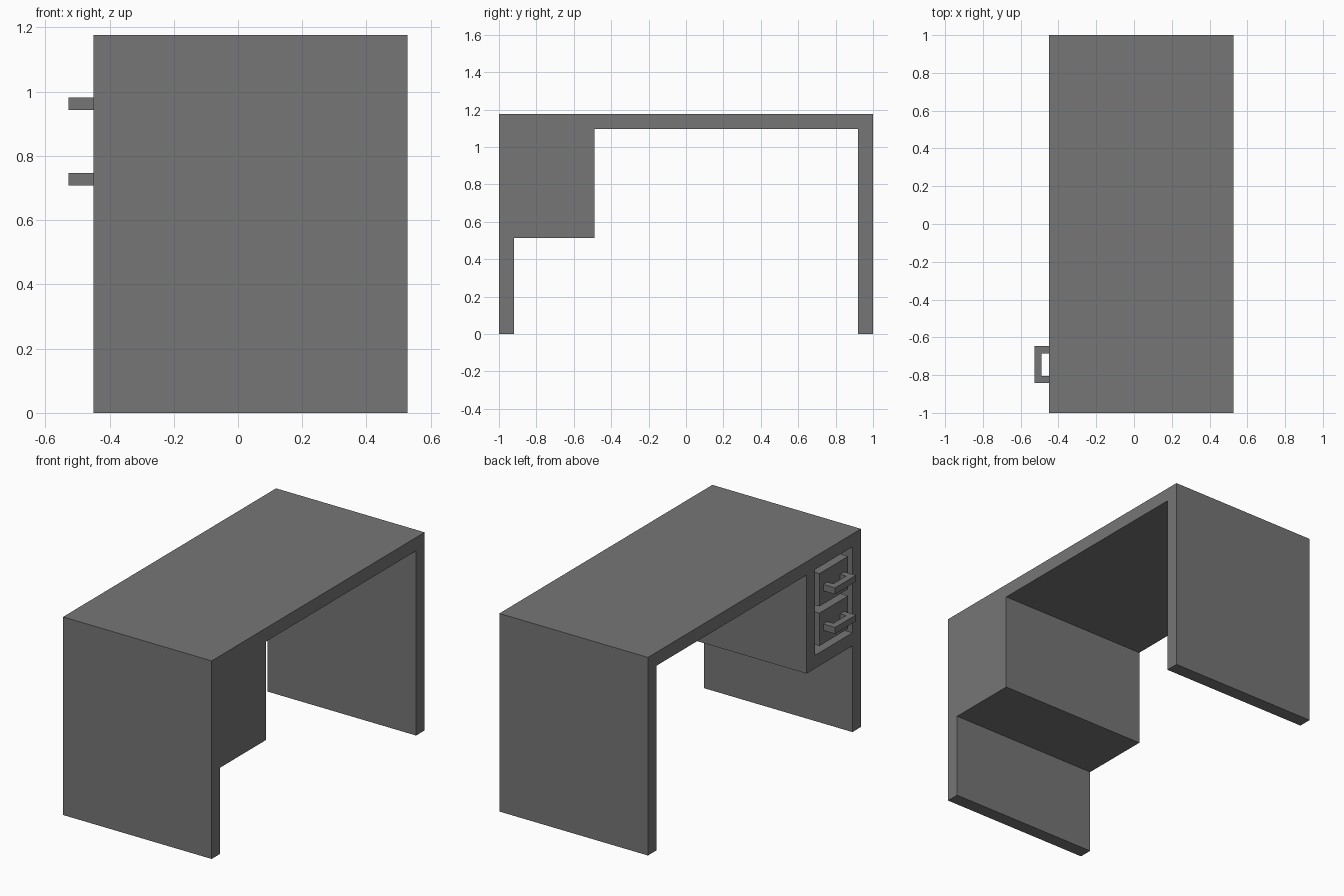
import bpy, bmesh

if "Cube" in bpy.data.objects:
    bpy.data.objects.remove(bpy.data.objects["Cube"])

grey = bpy.data.materials.new("mid grey")
grey.diffuse_color = (0.18, 0.18, 0.18, 1)
grey.use_nodes = True
grey.node_tree.nodes["Principled BSDF"].inputs["Base Color"].default_value = grey.diffuse_color


def prism(name, points, to_3d, offset):
    """Extrude a flat outline along an offset vector."""
    bm = bmesh.new()
    face = bm.faces.new([bm.verts.new(to_3d(a, b)) for a, b in points])
    ext = bmesh.ops.extrude_face_region(bm, geom=[face])
    verts = [g for g in ext["geom"] if isinstance(g, bmesh.types.BMVert)]
    bmesh.ops.translate(bm, verts=verts, vec=offset)
    bmesh.ops.recalc_face_normals(bm, faces=bm.faces)
    mesh = bpy.data.meshes.new(name)
    bm.to_mesh(mesh)
    bm.free()
    mesh.materials.append(grey)
    ob = bpy.data.objects.new(name, mesh)
    bpy.context.collection.objects.link(ob)
    return ob


def box(name, x0, x1, y0, y1, z0, z1):
    return prism(name, [(y0, z0), (y1, z0), (y1, z1), (y0, z1)],
                 lambda y, z: (x0, y, z), (x1 - x0, 0, 0))


FRONT, BACK = -0.45, 0.527
TOP, T, GAP = 1.177, 0.08, 0.04

# Desk body: top, two side panels and drawer cabinet as one profile
desk = prism("desk_body",
             [(-1, 0), (-1 + T, 0), (-1 + T, 0.512), (-0.49, 0.512),
              (-0.49, TOP - T), (1 - T, TOP - T), (1 - T, 0), (1, 0),
              (1, TOP), (-1, TOP)],
             lambda y, z: (FRONT, y, z), (BACK - FRONT, 0, 0))

# Drawer opening cut into the cabinet
Y0, Y1, Z0, Z1 = -0.92, -0.57, 0.59, 1.10
INNER = BACK - T
cutter = box("opening_cutter", FRONT - 0.1, INNER, Y0, Y1, Z0, Z1)
mod = desk.modifiers.new("opening", 'BOOLEAN')
mod.object = cutter
mod.operation = 'DIFFERENCE'
mod.solver = 'EXACT'
bpy.context.view_layer.objects.active = desk
bpy.ops.object.modifier_apply(modifier=mod.name)
bpy.data.objects.remove(cutter)

# Two drawers, each with a U-shaped handle
height = (Z1 - Z0 - 3 * GAP) / 2
yc = (Y0 + Y1) / 2
for i, label in enumerate(("lower", "upper")):
    z = Z0 + GAP + i * (height + GAP)
    box(label + "_drawer", FRONT, INNER, Y0 + GAP, Y1 - GAP, z, z + height)
    w, d, t = 0.098, 0.077, 0.038
    u = [(0, -w), (-d, -w), (-d, w), (0, w),
         (0, w - t), (t - d, w - t), (t - d, t - w), (0, t - w)]
    zh = z + height / 2 - t / 2
    prism(label + "_handle", u,
          lambda a, b: (FRONT + a, yc + b, zh), (0, 0, t))
